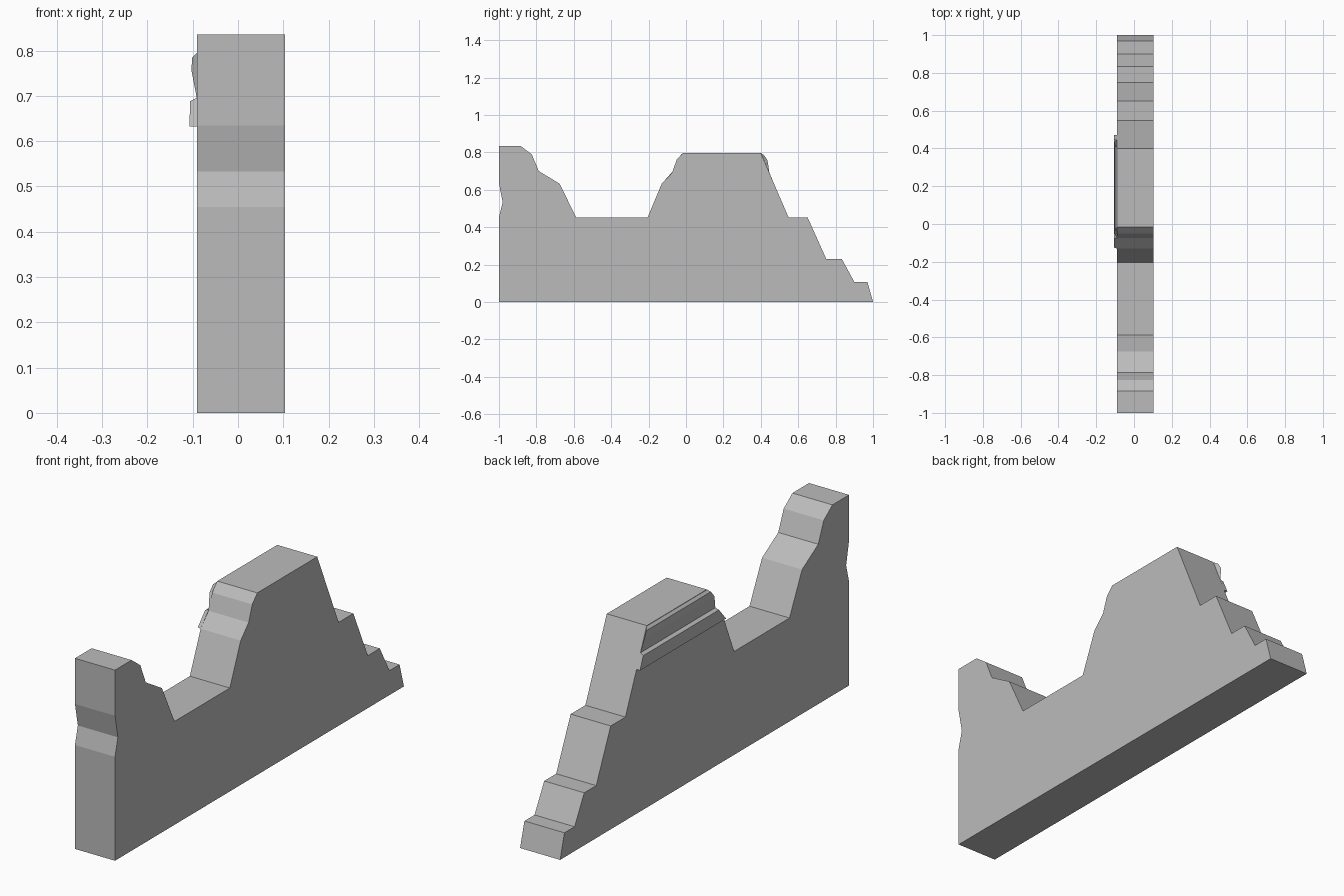
import bpy
import bmesh

cube = bpy.data.objects.get("Cube")
if cube:
    bpy.data.objects.remove(cube, do_unlink=True)

stone = bpy.data.materials.new("plain_grey")
stone.use_nodes = True
grey = (0.5, 0.5, 0.5, 1)
stone.diffuse_color = grey
stone.node_tree.nodes["Principled BSDF"].inputs["Base Color"].default_value = grey


def loft(name, start, end):
    """Solid between two matching closed outlines."""
    bm = bmesh.new()
    a = [bm.verts.new(p) for p in start]
    b = [bm.verts.new(p) for p in end]
    bm.faces.new(a)
    bm.faces.new(b[::-1])
    for i in range(len(a)):
        j = (i + 1) % len(a)
        bm.faces.new((a[j], a[i], b[i], b[j]))
    bmesh.ops.recalc_face_normals(bm, faces=bm.faces)
    mesh = bpy.data.meshes.new(name)
    bm.to_mesh(mesh)
    bm.free()
    mesh.materials.append(stone)
    obj = bpy.data.objects.new(name, mesh)
    bpy.context.collection.objects.link(obj)
    return obj


RIGHT, LEFT = -0.09, 0.104

# Stepped side panel: outline in (y, z)
outline = [
    (-1, 0), (-1, .455), (-.98, .533), (-1, .635), (-1, .835),
    (-.885, .835), (-.825, .79), (-.787, .70), (-.675, .632),
    (-.588, .453), (-.205, .453), (-.13, .632), (-.075, .69),
    (-.05, .76), (-.015, .797), (.4, .797), (.548, .453),
    (.65, .453), (.75, .23), (.833, .23), (.9, .107), (.97, .107), (1, 0),
]
loft("panel", [(RIGHT, y, z) for y, z in outline],
     [(LEFT, y, z) for y, z in outline])


def strip(name, section):
    """Raised moulding; each point is x, z, front end y, back end y."""
    loft(name, [(x, f, z) for x, z, f, b in section],
         [(x, b, z) for x, z, f, b in section])


# Mouldings along the right side of the tall block
strip("upper_moulding", [
    (RIGHT, .795, -.018, .402), (-.101, .785, -.028, .418),
    (-.103, .757, -.05, .436), (RIGHT, .69, -.075, .446)])
strip("lower_moulding", [
    (RIGHT, .696, -.073, .444), (-.106, .688, -.077, .447),
    (-.107, .632, -.125, .471), (RIGHT, .632, -.13, .471)])
